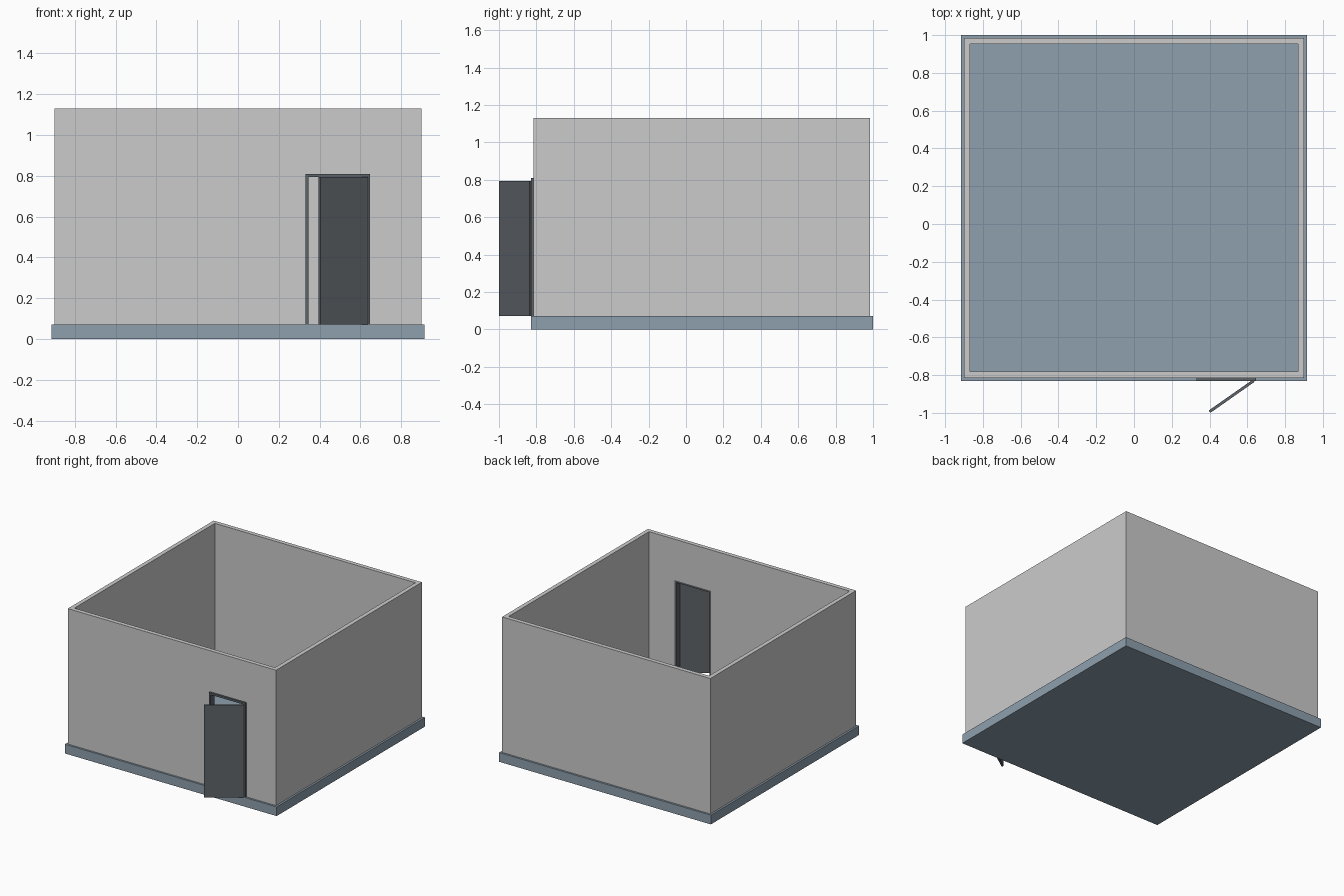
import bpy, bmesh, math

if "Cube" in bpy.data.objects:
    bpy.data.objects.remove(bpy.data.objects["Cube"])


def material(name, rgb):
    m = bpy.data.materials.new(name)
    m.diffuse_color = (*rgb, 1)
    m.use_nodes = True
    m.node_tree.nodes["Principled BSDF"].inputs["Base Color"].default_value = m.diffuse_color
    return m


def prism(name, outline, depth, to_xyz, mat=None):
    """Extrude a closed 2D outline between two depths."""
    bm = bmesh.new()
    a, b = depth
    face = bm.faces.new([bm.verts.new(to_xyz(u, v, a)) for u, v in outline])
    top = bmesh.ops.extrude_face_region(bm, geom=[face])["geom"]
    move = [q - p for p, q in zip(to_xyz(0, 0, a), to_xyz(0, 0, b))]
    bmesh.ops.translate(bm, vec=move,
                        verts=[g for g in top if isinstance(g, bmesh.types.BMVert)])
    bmesh.ops.recalc_face_normals(bm, faces=bm.faces)
    me = bpy.data.meshes.new(name)
    bm.to_mesh(me)
    bm.free()
    ob = bpy.data.objects.new(name, me)
    bpy.context.collection.objects.link(ob)
    if mat:
        me.materials.append(mat)
    return ob


def plan(u, v, d):
    return (u, v, d)


def front(u, v, d):
    return (u, d, v)


def rect(x0, x1, y0, y1):
    return [(x0, y0), (x1, y0), (x1, y1), (x0, y1)]


def cut(target, cutter):
    mod = target.modifiers.new("cut", 'BOOLEAN')
    mod.operation = 'DIFFERENCE'
    mod.solver = 'EXACT'
    mod.object = cutter
    cutter.hide_render = True
    cutter.hide_viewport = False
    cutter.display_type = 'WIRE'
    bpy.context.view_layer.objects.active = target
    bpy.ops.object.modifier_apply(modifier=mod.name)
    bpy.data.objects.remove(cutter)


blue = material("blue_grey", (0.27, 0.35, 0.42))
dark = material("dark_grey", (0.11, 0.125, 0.14))

FLOOR, TOP = 0.072, 1.13
X0, X1, HEAD = 0.33, 0.646, 0.81     # door opening
F = 0.015                            # frame width

# Floor slab
prism("floor_slab", rect(-0.915, 0.915, -0.83, 1.0), (0, FLOOR), plan, blue)

# Walls, hollowed out, with the doorway cut through the front
walls = prism("walls", rect(-0.9, 0.9, -0.815, 0.985), (FLOOR, TOP), plan)
cut(walls, prism("room_cutter", rect(-0.867, 0.867, -0.782, 0.952), (0, 1.5), plan))
cut(walls, prism("doorway_cutter", rect(X0, X1, 0, HEAD), (-0.9, -0.7), front))

# Door frame: upside-down U lining the doorway
prism("door_frame",
      [(X0, FLOOR), (X0, HEAD), (X1, HEAD), (X1, FLOOR),
       (X1 - F, FLOOR), (X1 - F, HEAD - F), (X0 + F, HEAD - F), (X0 + F, FLOOR)],
      (-0.83, -0.782), front, dark)

# Door leaf, hinged on the right and standing open
door = prism("door", rect(-0.285, 0, -0.015, 0), (FLOOR, HEAD - F), plan, dark)
door.location = (0.629, -0.824, 0)
door.rotation_euler.z = math.radians(35)
